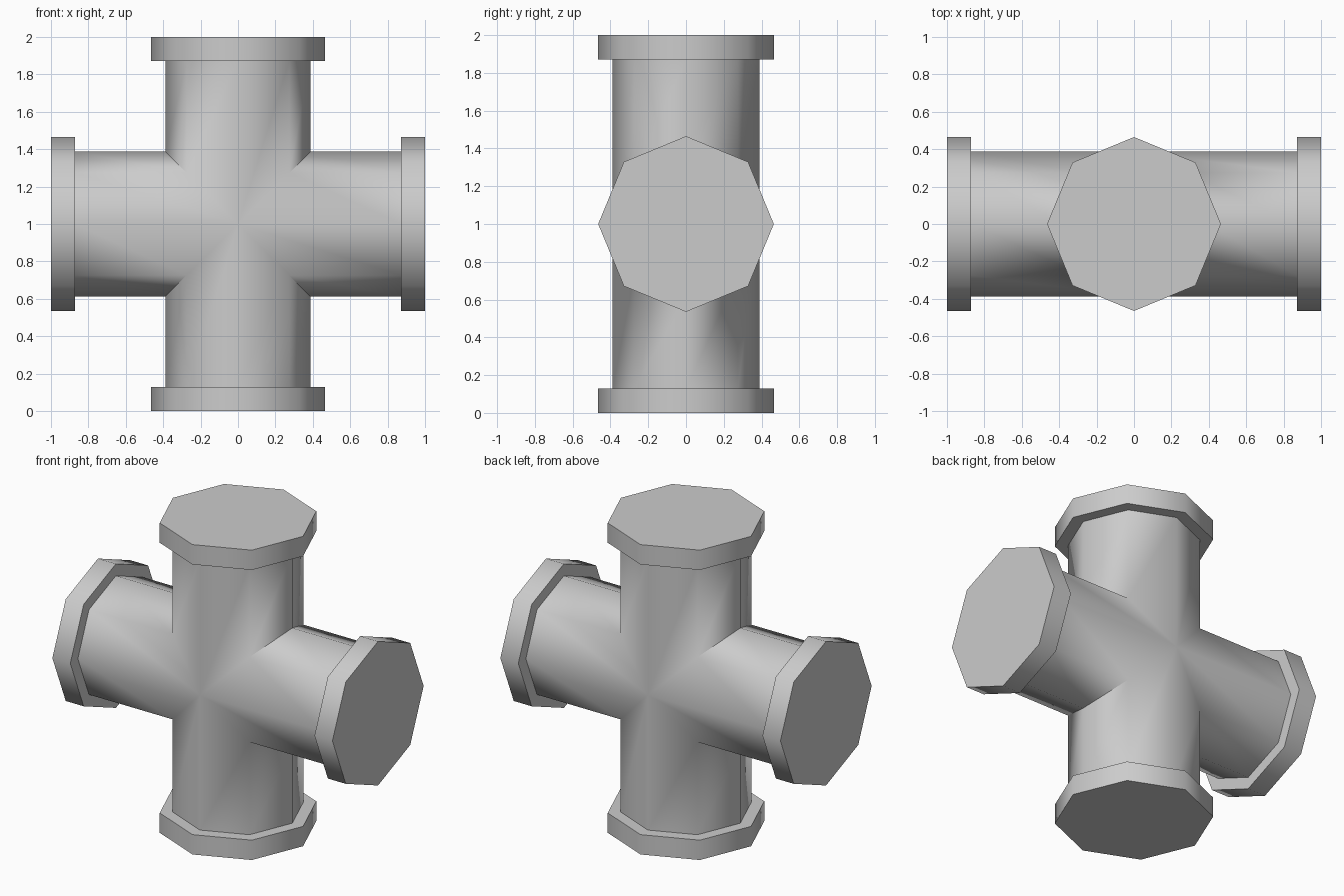
import bpy, bmesh, math
from mathutils import Matrix

if "Cube" in bpy.data.objects:
    bpy.data.objects.remove(bpy.data.objects["Cube"])

SIDES, PIPE_R, FLANGE_R, FLANGE_H = 8, 0.388, 0.465, 0.872
bm = bmesh.new()


def ring(radius, height, rot):
    """Octagon ring around an arm; height may depend on the x offset (mitre)."""
    verts = []
    for i in range(SIDES):
        a = 2 * math.pi * i / SIDES
        x, y = radius * math.cos(a), radius * math.sin(a)
        z = abs(x) if height is None else height
        v = bm.verts.new((x, y, z))
        v.co = rot @ v.co
        verts.append(v)
    return verts


# Four identical arms, mitred where they meet in the middle
for k in range(4):
    rot = Matrix.Rotation(k * math.pi / 2, 3, 'Y')
    rings = [ring(PIPE_R, None, rot), ring(PIPE_R, FLANGE_H, rot),
             ring(FLANGE_R, FLANGE_H, rot), ring(FLANGE_R, 1.0, rot)]
    for lo, hi in zip(rings, rings[1:]):
        for i in range(SIDES):
            j = (i + 1) % SIDES
            bm.faces.new((lo[i], lo[j], hi[j], hi[i]))
    bm.faces.new(rings[-1])  # closed flange end

bmesh.ops.remove_doubles(bm, verts=bm.verts[:], dist=1e-4)
bmesh.ops.recalc_face_normals(bm, faces=bm.faces[:])
bmesh.ops.translate(bm, verts=bm.verts[:], vec=(0, 0, 1))

mesh = bpy.data.meshes.new("pipe_cross")
bm.to_mesh(mesh)
bm.free()
obj = bpy.data.objects.new("pipe_cross", mesh)
bpy.context.collection.objects.link(obj)

# Smooth octagonal sides, sharp flange rims and outer mitres
bpy.context.view_layer.objects.active = obj
obj.select_set(True)
bpy.ops.object.shade_smooth_by_angle(angle=math.radians(50))
